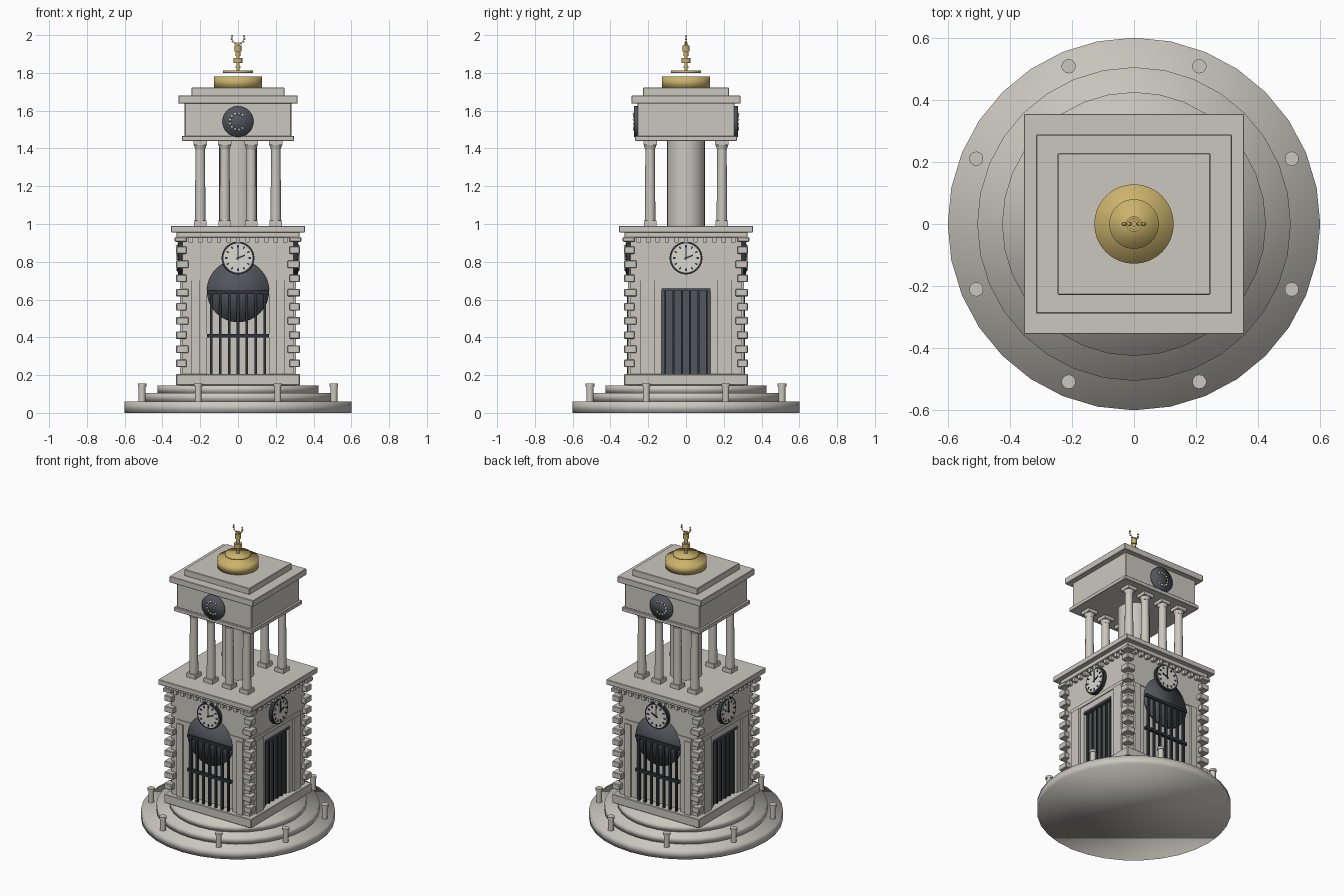
import bpy, bmesh
from math import pi, sin, cos, radians
from mathutils import Matrix, Vector

if "Cube" in bpy.data.objects:
    bpy.data.objects.remove(bpy.data.objects["Cube"], do_unlink=True)


def material(name, r, g, b):
    m = bpy.data.materials.new(name)
    m.use_nodes = True
    m.diffuse_color = (r, g, b, 1)
    m.node_tree.nodes["Principled BSDF"].inputs["Base Color"].default_value = (r, g, b, 1)
    return m


STONE = material("warm grey stone", 0.60, 0.575, 0.52)
SLATE = material("slate grey metal", 0.085, 0.095, 0.11)
IRON = material("dark iron", 0.03, 0.034, 0.04)
DIAL = material("pale dial", 0.70, 0.69, 0.64)
GOLD = material("gold", 0.60, 0.45, 0.15)

# Each side is modelled facing -y, then placed by one of these
I = Matrix.Identity(4)
TURN = Matrix.Rotation(pi / 2, 4, 'Z')
FRONT_BACK = [I, Matrix.Scale(-1, 4, (0, 1, 0))]
SIDES = [TURN, Matrix.Scale(-1, 4, (1, 0, 0)) @ TURN]
ALL = FRONT_BACK + SIDES
FACING = Matrix.Rotation(pi / 2, 4, 'X')


class Part:
    """Collects primitives into one mesh object."""

    def __init__(self, name, mat, shade="angle"):
        self.name, self.mat, self.shade = name, mat, shade
        self.bm = bmesh.new()

    def box(self, x, y, z, m=I):
        lo, hi = Vector((x[0], y[0], z[0])), Vector((x[1], y[1], z[1]))
        t = Matrix.Translation((lo + hi) / 2) @ Matrix.Diagonal((*(hi - lo), 1))
        bmesh.ops.create_cube(self.bm, size=1, matrix=m @ t)

    def slab(self, x, y, z0, z1):
        self.box((-x, x), (-y, y), (z0, z1))

    def cyl(self, r, z0, z1, at=(0, 0), top=None, seg=32):
        t = Matrix.Translation((*at, (z0 + z1) / 2))
        bmesh.ops.create_cone(self.bm, cap_ends=True, segments=seg, radius1=r,
                              radius2=r if top is None else top, depth=z1 - z0, matrix=t)

    def disc(self, r, z, y0, y1, m=I, seg=32):
        t = m @ Matrix.Translation((0, (y0 + y1) / 2, z)) @ FACING
        bmesh.ops.create_cone(self.bm, cap_ends=True, segments=seg, radius1=r,
                              radius2=r, depth=abs(y1 - y0), matrix=t)

    def bead(self, r, at, m=I):
        bmesh.ops.create_uvsphere(self.bm, u_segments=10, v_segments=6, radius=r,
                                  matrix=m @ Matrix.Translation(at))

    def done(self, bevel=0):
        bmesh.ops.recalc_face_normals(self.bm, faces=self.bm.faces)
        mesh = bpy.data.meshes.new(self.name)
        self.bm.to_mesh(mesh)
        self.bm.free()
        mesh.materials.append(self.mat)
        ob = bpy.data.objects.new(self.name, mesh)
        bpy.context.collection.objects.link(ob)
        if bevel:
            b = ob.modifiers.new("soft edges", 'BEVEL')
            b.width, b.segments = bevel, 1
        if self.shade == "full":
            mesh.shade_smooth()
        elif self.shade == "angle":
            bpy.ops.object.select_all(action='DESELECT')
            ob.select_set(True)
            bpy.context.view_layer.objects.active = ob
            bpy.ops.object.shade_smooth_by_angle(angle=radians(35))
        return ob


# Round stepped base
for name, r, z0, z1 in (("lower_step", 0.6, 0, 0.06), ("middle_step", 0.505, 0.06, 0.105),
                        ("upper_step", 0.425, 0.105, 0.145)):
    p = Part(name, STONE, "full")
    p.cyl(r, z0, z1)
    p.done()

# Ring of bollards
p = Part("bollards", STONE)
for i in range(8):
    a = (i + 0.5) * pi / 4
    at = (0.55 * cos(a), 0.55 * sin(a))
    p.cyl(0.018, 0.06, 0.14, at, seg=14)
    p.cyl(0.023, 0.14, 0.155, at, seg=14)
p.done()

# Plinth and tower core
p = Part("plinth", STONE, "flat")
p.slab(0.328, 0.328, 0.145, 0.205)
p.done(0.004)
p = Part("tower_core", STONE, "flat")
p.slab(0.268, 0.268, 0.2, 0.95)
p.done()

# Walls around the openings, with pilasters and string course
walls = Part("walls", STONE, "flat")
trim = Part("pilasters_and_bands", STONE, "flat")
for group, opening, pilaster, head in ((FRONT_BACK, 0.165, (0.205, 0.25), 0.66),
                                       (SIDES, 0.13, (0.165, 0.24), 0.66)):
    for m in group:
        walls.box((-0.295, 0.295), (-0.295, -0.26), (head, 0.95), m)
        for s in (-1, 1):
            walls.box(sorted((s * opening, s * 0.295)), (-0.295, -0.26), (0.2, head), m)
            trim.box(sorted((s * pilaster[0], s * pilaster[1])), (-0.308, -0.29), (0.2, 0.7), m)
        trim.box((-0.25, 0.25), (-0.301, -0.29), (0.70, 0.725), m)
walls.done()
trim.done()

# Corner quoins
p = Part("quoins", STONE, "flat")
for sx in (-1, 1):
    for sy in (-1, 1):
        for k in range(9):
            z = 0.262 + 0.075 * k
            inner = 0.262 if k % 2 else 0.272
            p.box(sorted((sx * inner, sx * 0.328)), sorted((sy * inner, sy * 0.328)),
                  (z - 0.02, z + 0.02))
        p.box(sorted((sx * 0.27, sx * 0.335)), sorted((sy * 0.27, sy * 0.335)), (0.905, 0.93))
p.done(0.004)

# Dentils and main cornice
p = Part("dentils", STONE, "flat")
for m in ALL:
    for i in range(-5, 6):
        p.box((i * 0.05 - 0.011, i * 0.05 + 0.011), (-0.32, -0.29), (0.902, 0.93), m)
p.done()
p = Part("main_cornice", STONE, "flat")
p.slab(0.325, 0.325, 0.928, 0.958)
p.slab(0.355, 0.355, 0.955, 0.99)
p.done(0.003)

# Arched grilles on front and back
disc = Part("arch_discs", SLATE, "full")
bars = Part("grille_bars", IRON, "flat")
for m in FRONT_BACK:
    disc.disc(0.165, 0.645, -0.285, -0.304, m)
    for i in range(-3, 4):
        bars.box((i * 0.047 - 0.007, i * 0.047 + 0.007), (-0.312, -0.296), (0.2, 0.64), m)
    for z in (0.4, 0.63):
        bars.box((-0.165, 0.165), (-0.315, -0.294), (z, z + 0.018), m)
disc.done()
bars.done()

# Side doors with vertical ribs
door = Part("side_doors", SLATE, "flat")
ribs = Part("side_door_ribs", IRON, "flat")
for m in SIDES:
    door.box((-0.13, 0.13), (-0.275, -0.26), (0.205, 0.65), m)
    door.box((-0.13, 0.13), (-0.3, -0.27), (0.645, 0.66), m)
    for i in range(6):
        x = (i - 2.5) * 0.044
        ribs.box((x - 0.005, x + 0.005), (-0.285, -0.27), (0.205, 0.645), m)
door.done()
ribs.done()

# Four clocks
Z = 0.82
rim = Part("clock_rims", IRON)
dial = Part("clock_dials", DIAL)
marks = Part("clock_marks_and_hands", IRON, "flat")
for m in ALL:
    rim.disc(0.087, Z, -0.29, -0.318, m)
    dial.disc(0.077, Z, -0.31, -0.321, m)

    def pointer(angle, r0, r1, w):
        t = m @ Matrix.Translation((0, 0, Z)) @ Matrix.Rotation(angle, 4, 'Y')
        marks.box((-w, w), (-0.325, -0.32), (r0, r1), t)
    for i in range(12):
        pointer(i * pi / 6, 0.056, 0.07, 0.004)
    pointer(0, -0.01, 0.055, 0.003)
    pointer(radians(68), -0.01, 0.04, 0.004)
for part in (rim, dial, marks):
    part.done()

# Open belvedere: core drum and two rows of columns
p = Part("belvedere_core", STONE)
p.cyl(0.1, 0.985, 1.445)
p.done()
shafts = Part("column_shafts", STONE)
blocks = Part("column_bases_and_capitals", STONE, "flat")
for x in (-0.2, -0.07, 0.07, 0.2):
    for y in (-0.19, 0.19):
        shafts.cyl(0.028, 1.015, 1.405, (x, y), top=0.025, seg=16)
        shafts.cyl(0.026, 1.395, 1.42, (x, y), top=0.034, seg=16)
        for r, z0, z1 in ((0.033, 0.985, 1.018), (0.036, 1.418, 1.442)):
            blocks.box((x - r, x + r), (y - r, y + r), (z0, z1))
shafts.done()
blocks.done()

# Upper block with its cornices
p = Part("upper_block", STONE, "flat")
p.slab(0.297, 0.27, 1.44, 1.466)
p.slab(0.282, 0.256, 1.464, 1.64)
p.slab(0.316, 0.288, 1.637, 1.68)
p.slab(0.246, 0.228, 1.678, 1.722)
p.done(0.003)

# Dark medallions with beaded crescents
p = Part("medallions", SLATE, "full")
beads = Part("medallion_crescents", DIAL)
for m in FRONT_BACK:
    p.disc(0.082, 1.542, -0.25, -0.274, m)
    for i in range(10):
        a = radians(55 + i * 250 / 9)
        beads.bead(0.007, (0.042 * cos(a), -0.275, 1.542 + 0.042 * sin(a)), m)
p.done()
beads.done()

# Gold crown, disc and finial
p = Part("gold_drum", GOLD, "full")
p.cyl(0.128, 1.72, 1.78)
p.done()
p = Part("gold_disc", GOLD, "full")
p.cyl(0.08, 1.80, 1.812)
p.done()
p = Part("finial", GOLD)
p.cyl(0.009, 1.81, 1.96, seg=14)
for r, z0, z1 in ((0.014, 1.825, 1.835), (0.025, 1.852, 1.88), (0.013, 1.89, 1.91),
                  (0.018, 1.912, 1.945)):
    p.cyl(r, z0, z1, seg=16)
for i in range(9):
    a = radians(160 + i * 220 / 8)
    p.bead(0.006, (0.034 * cos(a), 0, 1.983 + 0.03 * sin(a)))
p.done()
